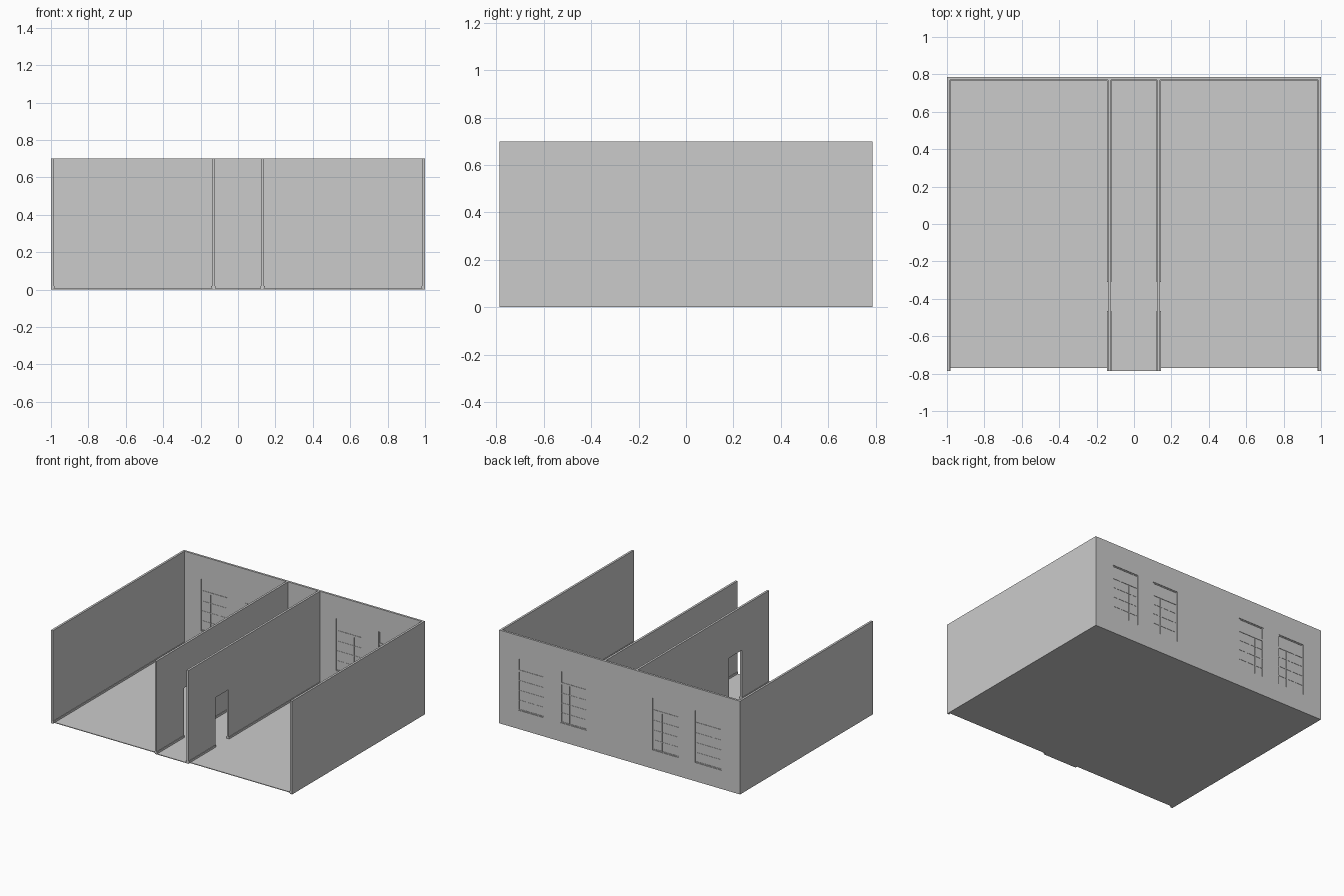
import bpy, bmesh

if "Cube" in bpy.data.objects:
    bpy.data.objects.remove(bpy.data.objects["Cube"])

X, Y, H, T = 1.0, 0.787, 0.70, 0.016      # half width, half depth, height, wall thickness
IN, OUT = 0.124, 0.140                    # corridor wall faces
FLOOR = 0.005
DOOR = (-0.465, -0.31)
WIN_Z = (0.14, 0.53)
TRANSOM = 0.435


def add_mesh(name, bm):
    bmesh.ops.recalc_face_normals(bm, faces=bm.faces)
    mesh = bpy.data.meshes.new(name)
    bm.to_mesh(mesh)
    bm.free()
    obj = bpy.data.objects.new(name, mesh)
    bpy.context.collection.objects.link(obj)
    return obj


def prism(name, outline, z0, z1):
    bm = bmesh.new()
    face = bm.faces.new([bm.verts.new((x, y, z0)) for x, y in outline])
    top = bmesh.ops.extrude_face_region(bm, geom=[face])["geom"]
    bmesh.ops.translate(bm, vec=(0, 0, z1 - z0),
                        verts=[v for v in top if isinstance(v, bmesh.types.BMVert)])
    return add_mesh(name, bm)


def boxes(name, items):
    """Several boxes in one object, each (x0, x1, y0, y1, z0, z1)."""
    bm = bmesh.new()
    for x0, x1, y0, y1, z0, z1 in items:
        vs = bmesh.ops.create_cube(bm, size=1)["verts"]
        for v in vs:
            v.co = (x1 if v.co.x > 0 else x0,
                    y1 if v.co.y > 0 else y0,
                    z1 if v.co.z > 0 else z0)
    return add_mesh(name, bm)


def mirrored(items):
    return items + [(-b[1], -b[0]) + tuple(b[2:]) for b in items]


# Walls: one comb-shaped plan, open to the front
right = [(X, Y), (X, -Y), (X - T, -Y), (X - T, Y - T), (OUT, Y - T),
         (OUT, -Y), (IN, -Y), (IN, Y - T)]
walls = prism("walls", right + [(-x, y) for x, y in reversed(right)], 0, H)

# Openings: four windows in the back, one door in each corridor wall
spans = [(0.275, 0.492), (0.627, 0.845)]
spans += [(-b, -a) for a, b in spans]
cutter = boxes("opening_cutter",
               [(a, b, Y - 0.1, Y + 0.1, *WIN_Z) for a, b in spans]
               + [(-0.2, 0.2, *DOOR, -0.1, 0.375)])
cutter.hide_render = True
cutter.hide_viewport = True
cut = walls.modifiers.new("openings", 'BOOLEAN')
cut.operation = 'DIFFERENCE'
cut.solver = 'EXACT'
cut.object = cutter

# Floor: side rooms stop just short, the corridor and doorways run through
floor_plan = [(X - T, Y - T), (X - T, T - Y), (OUT, T - Y), (IN, T - Y), (IN, -Y)]
prism("floor", floor_plan + [(-x, y) for x, y in reversed(floor_plan)], 0, FLOOR)

# Skirting along the inside of every wall, broken at the doors
S, SZ = 0.004, (FLOOR, 0.02)
back = Y - T
skirt = [(X - T - S, X - T, -Y, back, *SZ),
         (OUT, X - T, back - S, back, *SZ)]
for x0 in (OUT, IN - S):
    skirt += [(x0, x0 + S, -Y, DOOR[0], *SZ), (x0, x0 + S, DOOR[1], back, *SZ)]
boxes("skirting", mirrored(skirt) + [(-IN, IN, back - S, back, *SZ)])

# Windows: glass, slim frame, clear top light, three-by-four grid below
mid = Y - T / 2
F, B = 0.007, 0.004
for i, (a, b) in enumerate(spans):
    z0, z1 = WIN_Z
    boxes(f"window_glass_{i + 1}", [(a, b, mid - 0.001, mid + 0.001, z0, z1)])
    d = (mid - 0.004, mid + 0.004)
    frame = [(a, a + F, *d, z0, z1), (b - F, b, *d, z0, z1),
             (a, b, *d, z0, z0 + F), (a, b, *d, z1 - F, z1),
             (a, b, *d, TRANSOM - F, TRANSOM + F)]
    d = (mid - 0.003, mid + 0.003)
    for k in (1, 2):
        x = a + (b - a) * k / 3
        frame.append((x - B / 2, x + B / 2, *d, z0, TRANSOM))
    for k in (1, 2, 3):
        z = z0 + (TRANSOM - z0) * k / 4
        frame.append((a, b, *d, z - B / 2, z + B / 2))
    boxes(f"window_frame_{i + 1}", frame)
